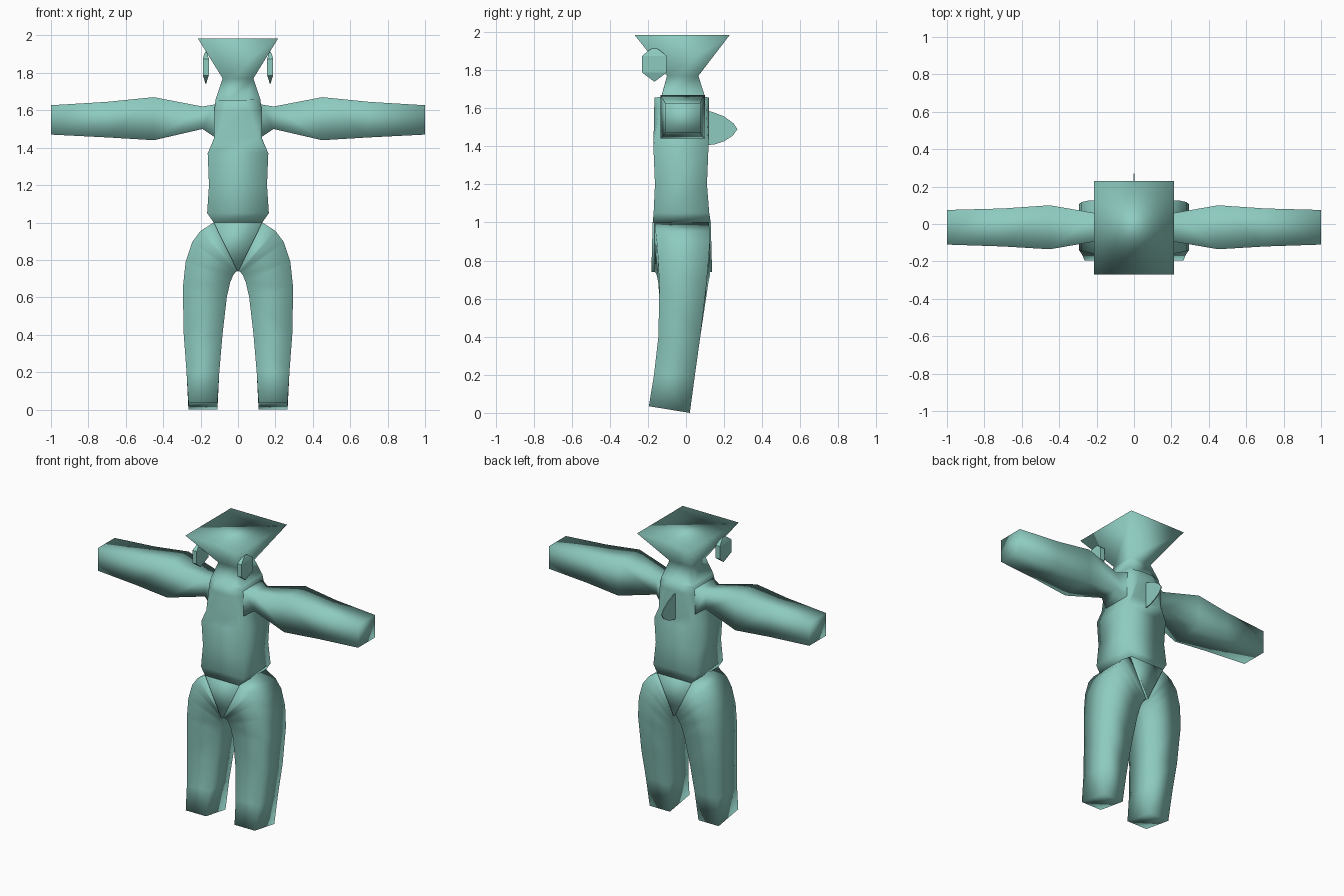
import bpy, bmesh

teal = bpy.data.materials.new("soft_teal")
teal.diffuse_color = (0.27, 0.60, 0.53, 1)


def loft(name, rings, smooth=True):
    """Skin a list of equal-length point rings and close both ends."""
    bm = bmesh.new()
    vs = [[bm.verts.new(p) for p in r] for r in rings]
    n = len(vs[0])
    for a, b in zip(vs, vs[1:]):
        for i in range(n):
            j = (i + 1) % n
            bm.faces.new((a[i], a[j], b[j], b[i]))
    bm.faces.new(vs[0][::-1])
    bm.faces.new(vs[-1])
    bmesh.ops.remove_doubles(bm, verts=bm.verts, dist=0.0005)
    bmesh.ops.recalc_face_normals(bm, faces=bm.faces)
    for f in bm.faces:
        f.smooth = smooth
    me = bpy.data.meshes.new(name)
    bm.to_mesh(me)
    bm.free()
    me.materials.append(teal)
    ob = bpy.data.objects.new(name, me)
    bpy.context.collection.objects.link(ob)
    return ob


def body_ring(z, w, a, yf, yb, sf, sb):
    """Eight-point section: front/back half width a, side half width w."""
    return [(-a, yf, z), (a, yf, z), (w, sf, z), (w, sb, z),
            (a, yb, z), (-a, yb, z), (-w, sb, z), (-w, sf, z)]


def box_ring(z, w, yf, yb):
    return body_ring(z, w, w, yf, yb, yf, yb)


# Torso, neck and flared head in one skin
loft("torso_and_head", [
    box_ring(1.00, 0.13, -0.175, 0.13),
    box_ring(1.05, 0.165, -0.17, 0.122),
    box_ring(1.20, 0.155, -0.163, 0.11),
    box_ring(1.37, 0.162, -0.17, 0.117),
    body_ring(1.45, 0.128, 0.11, -0.17, 0.12, -0.165, 0.115),
    body_ring(1.60, 0.127, 0.065, -0.167, 0.122, -0.138, 0.106),
    body_ring(1.655, 0.12, 0.045, -0.165, 0.122, -0.13, 0.10),
    body_ring(1.66, 0.119, 0.045, -0.13, 0.10, -0.129, 0.10),
    box_ring(1.77, 0.082, -0.10, 0.065),
    box_ring(1.985, 0.215, -0.27, 0.23),
])

# Pelvis wedge
loft("pelvis", [
    [(-0.13, -0.175, 1.0), (0.13, -0.175, 1.0), (0.13, 0.13, 1.0), (-0.13, 0.13, 1.0)],
    [(-0.002, -0.182, 0.74), (0.002, -0.182, 0.74), (0.002, 0.137, 0.74), (-0.002, 0.137, 0.74)],
])

# Arm sections: x, bottom, top, front, back
arm = [(0.08, 1.45, 1.64, -0.13, 0.09), (0.13, 1.46, 1.63, -0.12, 0.085),
       (0.19, 1.50, 1.62, -0.09, 0.055), (0.45, 1.44, 1.67, -0.135, 0.10),
       (0.70, 1.455, 1.645, -0.12, 0.083), (1.0, 1.47, 1.627, -0.11, 0.075)]
# Leg sections: outer x, outer z, inner x, inner z, front, back
leg = [(0.13, 1.0, 0.0, 0.74, -0.165, 0.12), (0.20, 0.955, 0.01, 0.738, -0.16, 0.125),
       (0.245, 0.895, 0.025, 0.72, -0.153, 0.125), (0.28, 0.79, 0.042, 0.68, -0.145, 0.117),
       (0.295, 0.65, 0.06, 0.60, -0.14, 0.105), (0.29, 0.40, 0.083, 0.40, -0.145, 0.075),
       (0.275, 0.20, 0.10, 0.20, -0.168, 0.047)]
# Ear sections: z, half thickness, front, back
ear = [(1.74, 0.001, -0.168, -0.164), (1.787, 0.016, -0.23, -0.102),
       (1.875, 0.016, -0.23, -0.102), (1.90, 0.009, -0.20, -0.132),
       (1.913, 0.003, -0.18, -0.152)]

for s, side in ((-1, "left"), (1, "right")):
    loft(side + "_arm", [[(s * x, f, b), (s * x, k, b), (s * x, k, t), (s * x, f, t)]
                         for x, b, t, f, k in arm])
    rings = [[(s * ox, f, oz), (s * ox, k, oz), (s * ix, k, iz), (s * ix, f, iz)]
             for ox, oz, ix, iz, f, k in leg]
    # Slanted ankle end
    rings.append([(s * 0.265, -0.195, 0.035), (s * 0.265, 0.02, 0),
                  (s * 0.11, 0.02, 0), (s * 0.11, -0.195, 0.035)])
    loft(side + "_leg", rings)
    loft(side + "_ear", [[(s * 0.172 - h, f, z), (s * 0.172 + h, f, z),
                          (s * 0.172 + h, k, z), (s * 0.172 - h, k, z)]
                         for z, h, f, k in ear], smooth=False)

# Thin rounded fin on the back
fin = [(0.10, 1.59), (0.14, 1.58), (0.20, 1.557), (0.25, 1.52), (0.27, 1.49),
       (0.245, 1.455), (0.20, 1.427), (0.15, 1.41), (0.10, 1.405)]
loft("back_fin", [[(x, y, z) for y, z in fin] for x in (-0.003, 0.003)], smooth=False)
